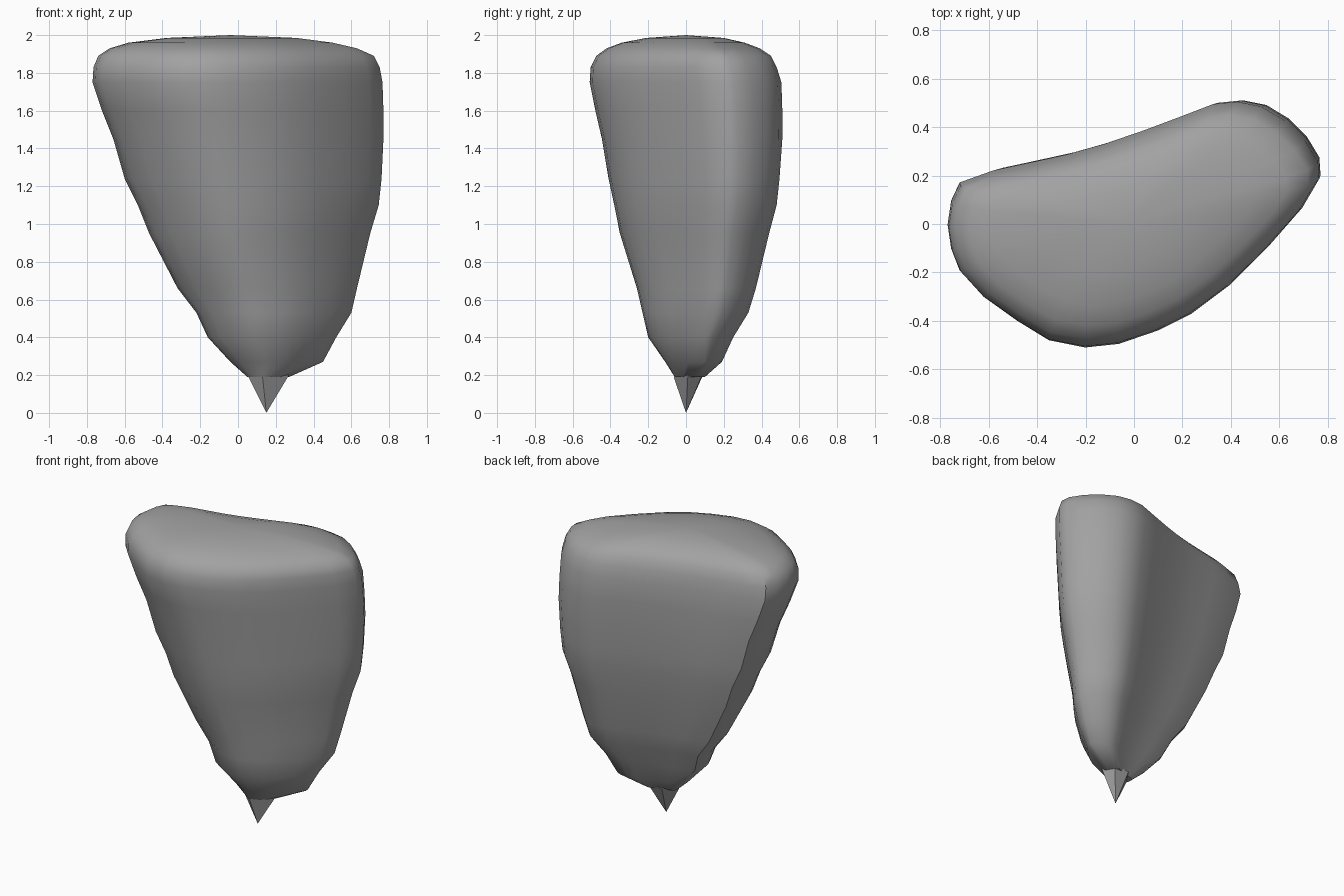
import bpy, bmesh

cube = bpy.data.objects.get("Cube")
if cube:
    bpy.data.objects.remove(cube, do_unlink=True)

stone = bpy.data.materials.new("grey stone")
stone.use_nodes = True
stone.diffuse_color = (0.36, 0.36, 0.36, 1)
stone.node_tree.nodes["Principled BSDF"].inputs["Base Color"].default_value = (0.36, 0.36, 0.36, 1)

# Widest horizontal outline, counter-clockwise
OUTLINE = [(.77, .19), (.765, .26), (.71, .35), (.63, .43), (.53, .49), (.43, .51),
           (.33, .5), (.2, .45), (.04, .39), (-.12, .335), (-.28, .29), (-.44, .255),
           (-.58, .225), (-.72, .175), (-.755, .1), (-.77, 0), (-.755, -.1), (-.72, -.19),
           (-.62, -.3), (-.48, -.4), (-.35, -.48), (-.2, -.51), (-.06, -.495), (.1, -.44),
           (.24, -.37), (.4, -.25), (.56, -.09), (.7, .07)]

# Sections up the body: height, min x, max x, min y, max y
SECTIONS = [(.19, .05, .27, -.06, .1), (.27, -.04, .45, -.11, .19), (.4, -.16, .52, -.2, .25),
            (.53, -.22, .6, -.23, .33), (.66, -.32, .63, -.26, .37), (.95, -.47, .7, -.35, .44),
            (1.1, -.53, .745, -.38, .48), (1.24, -.6, .76, -.41, .495), (1.45, -.66, .77, -.445, .51),
            (1.6, -.72, .77, -.48, .51), (1.75, -.77, .765, -.51, .505), (1.83, -.765, .75, -.505, .48),
            (1.89, -.74, .72, -.475, .45), (1.93, -.68, .63, -.42, .39), (1.96, -.58, .5, -.34, .31),
            (1.985, -.38, .31, -.21, .2)]


def map_range(value, half, low, high):
    return (low + high) / 2 + value / half * (high - low) / 2


def loft(name, rings, bottom=None, top=None):
    """Skin rings of points, closing either end with a point or a face."""
    bm = bmesh.new()
    loops = [[bm.verts.new(p) for p in ring] for ring in rings]
    n = len(loops[0])
    for a, b in zip(loops, loops[1:]):
        for i in range(n):
            j = (i + 1) % n
            bm.faces.new((a[i], a[j], b[j], b[i]))
    for loop, apex in ((loops[0], bottom), (loops[-1], top)):
        if apex:
            v = bm.verts.new(apex)
            for i in range(n):
                bm.faces.new((loop[i], loop[(i + 1) % n], v))
        else:
            bm.faces.new(loop)
    bmesh.ops.recalc_face_normals(bm, faces=bm.faces)
    mesh = bpy.data.meshes.new(name)
    bm.to_mesh(mesh)
    bm.free()
    obj = bpy.data.objects.new(name, mesh)
    bpy.context.collection.objects.link(obj)
    mesh.materials.append(stone)
    return obj


# Tapering boulder body with a low domed top
rings = [[(map_range(x, .77, x0, x1), map_range(y, .51, y0, y1), z) for x, y in OUTLINE]
         for z, x0, x1, y0, y1 in SECTIONS]
body = loft("rock_body", rings, top=(-.04, 0, 2))
bpy.ops.object.select_all(action='DESELECT')
body.select_set(True)
bpy.context.view_layer.objects.active = body
bpy.ops.object.shade_smooth_by_angle(angle=0.7)

# Flat-sided spike underneath
collar = [(.05, -.01, .2), (.13, -.065, .19), (.27, .01, .2), (.23, .09, .21), (.12, .09, .2)]
loft("rock_tip", [collar], bottom=(.15, 0, 0))
